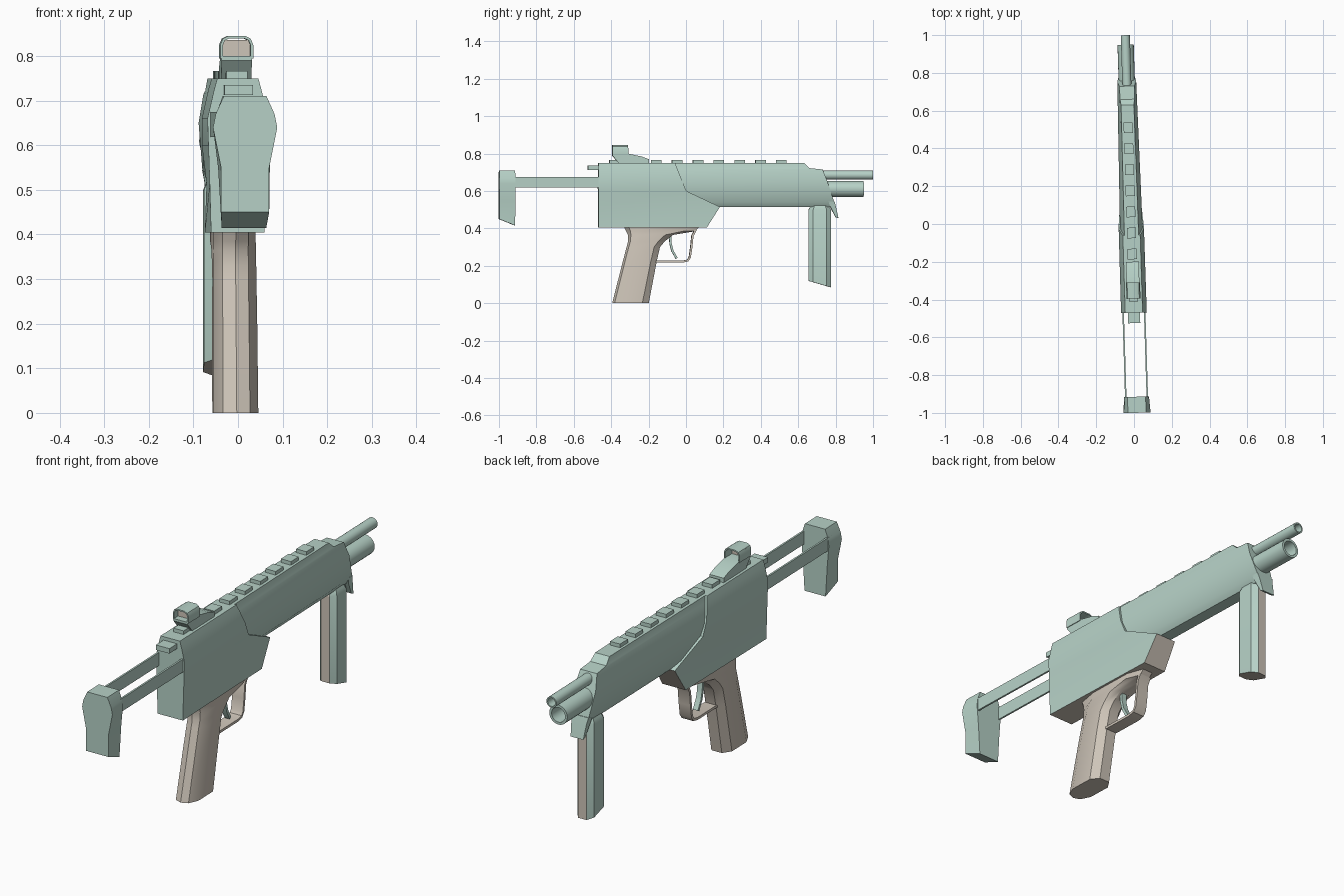
import bpy, bmesh, math
from mathutils import Matrix

if "Cube" in bpy.data.objects:
    bpy.data.objects.remove(bpy.data.objects["Cube"])

def material(name, rgb):
    m = bpy.data.materials.new(name)
    m.diffuse_color = (*rgb, 1)
    m.use_nodes = True
    m.node_tree.nodes["Principled BSDF"].inputs["Base Color"].default_value = m.diffuse_color
    return m

GREEN = material("pale green", (0.47, 0.64, 0.57))
TAUPE = material("warm taupe", (0.62, 0.56, 0.485))

# The whole model is turned slightly about the vertical axis
PLACE = Matrix.Translation((-0.015, 0, 0)) @ Matrix.Rotation(0.031, 4, 'Z')

def loft(name, rings, mat=GREEN, taupe_rule=None, angle=30):
    """Skin a list of equal-length rings and cap both ends."""
    bm = bmesh.new()
    vs = [[bm.verts.new(p) for p in r] for r in rings]
    n = len(rings[0])
    for a, b in zip(vs, vs[1:]):
        for i in range(n):
            j = (i + 1) % n
            bm.faces.new((a[i], a[j], b[j], b[i]))
    bm.faces.new(vs[0][::-1])
    bm.faces.new(vs[-1])
    bmesh.ops.recalc_face_normals(bm, faces=bm.faces[:])
    me = bpy.data.meshes.new(name)
    me.materials.append(mat)
    if taupe_rule:
        me.materials.append(TAUPE)
        bm.normal_update()
        for f in bm.faces:
            f.material_index = int(taupe_rule(f))
    bm.to_mesh(me)
    bm.free()
    ob = bpy.data.objects.new(name, me)
    bpy.context.collection.objects.link(ob)
    ob.matrix_world = PLACE
    bpy.ops.object.select_all(action='DESELECT')
    ob.select_set(True)
    bpy.context.view_layer.objects.active = ob
    bpy.ops.object.shade_smooth_by_angle(angle=math.radians(angle))
    return ob

def stack(name, rows, **kw):
    """Rows of (y0, z0, half width, y1, z1, half width), bottom to top."""
    return loft(name, [[(-w0, y0, z0), (w0, y0, z0), (w1, y1, z1), (-w1, y1, z1)]
                       for y0, z0, w0, y1, z1, w1 in rows], **kw)

def box(name, x0, x1, y0, y1, z0, z1, mat=GREEN):
    return loft(name, [[(x0, y0, z), (x1, y0, z), (x1, y1, z), (x0, y1, z)]
                       for z in (z0, z1)], mat)

def ribbon(name, pts, thick, w0, w1, axes, mat):
    """Strip of given thickness along a 2D path; axes maps (u, v, w) to xyz."""
    rings = []
    for i, (u, v) in enumerate(pts):
        a, b = pts[max(i - 1, 0)], pts[min(i + 1, len(pts) - 1)]
        du, dv = b[0] - a[0], b[1] - a[1]
        k = thick / 2 / math.hypot(du, dv)
        o, q = (u - dv * k, v + du * k), (u + dv * k, v - du * k)
        rings.append([axes(*o, w0), axes(*o, w1), axes(*q, w1), axes(*q, w0)])
    return loft(name, rings, mat)

def side(u, v, w):
    return (w, u, v)

def front(u, v, w):
    return (u, w, v)

def tube(name, y0, y1, z, r, sides=20):
    prof = [(y0, r), (y1, r), (y1, r * 0.75), (y1 - 0.12, r * 0.75)]
    ang = [2 * math.pi * i / sides for i in range(sides)]
    return loft(name, [[(q * math.cos(t), y, z + q * math.sin(t)) for t in ang]
                       for y, q in prof])

# Rear housing, with a taupe underside
stack("rear_housing", [
    (-0.47, 0.405, 0.060, 0.11, 0.405, 0.056),
    (-0.47, 0.515, 0.063, 0.18, 0.515, 0.050),
    (-0.47, 0.600, 0.066, 0.00, 0.600, 0.066),
    (-0.47, 0.660, 0.068, -0.025, 0.660, 0.067),
    (-0.47, 0.725, 0.053, -0.05, 0.725, 0.053),
    (-0.47, 0.750, 0.046, -0.06, 0.750, 0.046)],
    taupe_rule=lambda f: f.normal.z < -0.4)

# Front housing and the lip under its nose
stack("front_housing", [
    (-0.10, 0.515, 0.028, 0.795, 0.515, 0.026),
    (-0.10, 0.540, 0.048, 0.792, 0.540, 0.040),
    (-0.10, 0.650, 0.061, 0.755, 0.650, 0.050),
    (-0.10, 0.715, 0.047, 0.730, 0.715, 0.040),
    (-0.10, 0.722, 0.045, 0.660, 0.722, 0.038),
    (-0.10, 0.750, 0.038, 0.630, 0.750, 0.034)])
stack("nose_lip", [
    (0.800, 0.460, 0.030, 0.815, 0.455, 0.030),
    (0.770, 0.517, 0.036, 0.800, 0.520, 0.036),
    (0.760, 0.545, 0.041, 0.793, 0.545, 0.041)])

# Barrels
tube("upper_barrel", 0.68, 1.0, 0.685, 0.024)
tube("lower_barrel", 0.70, 0.95, 0.610, 0.043)

# Rail blocks along the top
for i in range(9):
    y = 0.51 - i * 0.1115
    box(f"rail_block_{i + 1}", -0.024, 0.024, y - 0.028, y + 0.028, 0.745, 0.766)
box("rear_tab", -0.032, 0.032, -0.525, -0.46, 0.713, 0.735)

# Sight: base, arched hood and lens
loft("sight_base", [[(-0.034, y, b), (0.034, y, b), (0.034, y, t), (-0.034, y, t)]
                    for y, b, t in [(-0.395, 0.790, 0.800), (-0.36, 0.748, 0.800),
                                    (-0.31, 0.748, 0.800), (-0.28, 0.748, 0.793),
                                    (-0.24, 0.748, 0.785), (-0.20, 0.748, 0.770)]])
arch = [(-0.034, 0.795), (-0.034, 0.825), (-0.029, 0.837), (-0.018, 0.8425)]
arch += [(-x, z) for x, z in reversed(arch)]
ribbon("sight_hood", arch, 0.006, -0.395, -0.31, front, GREEN)
box("sight_lens", -0.033, 0.033, -0.365, -0.358, 0.797, 0.836, TAUPE)

# Stock: two flat arms and the butt
for s in (-1, 1):
    x = s * 0.057
    box("stock_arm_" + ("left" if s < 0 else "right"),
        x - 0.004, x + 0.004, -0.95, -0.45, 0.618, 0.675)
stack("stock_butt", [
    (-1.0, 0.450, 0.054, -0.915, 0.415, 0.050),
    (-1.0, 0.550, 0.054, -0.915, 0.550, 0.058),
    (-1.0, 0.640, 0.072, -0.915, 0.640, 0.066),
    (-1.0, 0.670, 0.066, -0.915, 0.670, 0.062),
    (-1.0, 0.710, 0.048, -0.915, 0.710, 0.048)])

# Pistol grip
half = [(0, 0.0), (0.06, 0.6), (0.28, 1.0), (0.82, 1.0), (1.0, 0.5)]
section = half + [(t, -x) for t, x in reversed(half[1:])]
loft("pistol_grip", [[(x * w, y0 + t * (y1 - y0), z) for t, x in section]
                     for z, y0, y1, w in [
                         (0.0, -0.395, -0.200, 0.050), (0.22, -0.339, -0.158, 0.049),
                         (0.30, -0.318, -0.140, 0.048), (0.33, -0.310, -0.115, 0.048),
                         (0.365, -0.310, -0.070, 0.048), (0.385, -0.320, 0.050, 0.048),
                         (0.415, -0.335, 0.075, 0.048)]], TAUPE, angle=35)

# Trigger guard and trigger
ribbon("trigger_guard", [(-0.17, 0.222), (-0.02, 0.222), (0.008, 0.228), (0.02, 0.245),
                         (0.028, 0.30), (0.034, 0.36), (0.05, 0.39)],
       0.011, -0.028, 0.028, side, TAUPE)
ribbon("trigger", [(-0.085, 0.37), (-0.083, 0.32), (-0.073, 0.28), (-0.05, 0.24)],
       0.012, -0.012, 0.012, side, GREEN)

# Front grip: green sides, taupe front, back and underside
corner = [(0.020, 0.060), (0.040, 0.036)]
octagon = (corner + [(x, -y) for x, y in reversed(corner)]
           + [(-x, -y) for x, y in corner] + [(-x, y) for x, y in reversed(corner)])
loft("front_grip", [[(x * s, 0.715 + y * s, z - y * tilt) for x, y in octagon]
                    for z, s, tilt in [(0.102, 1, 0.29), (0.50, 1, 0), (0.515, 0.85, 0),
                                       (0.54, 0.6, 0)]],
     taupe_rule=lambda f: abs(f.normal.y) > 0.8 or f.normal.z < -0.5)
